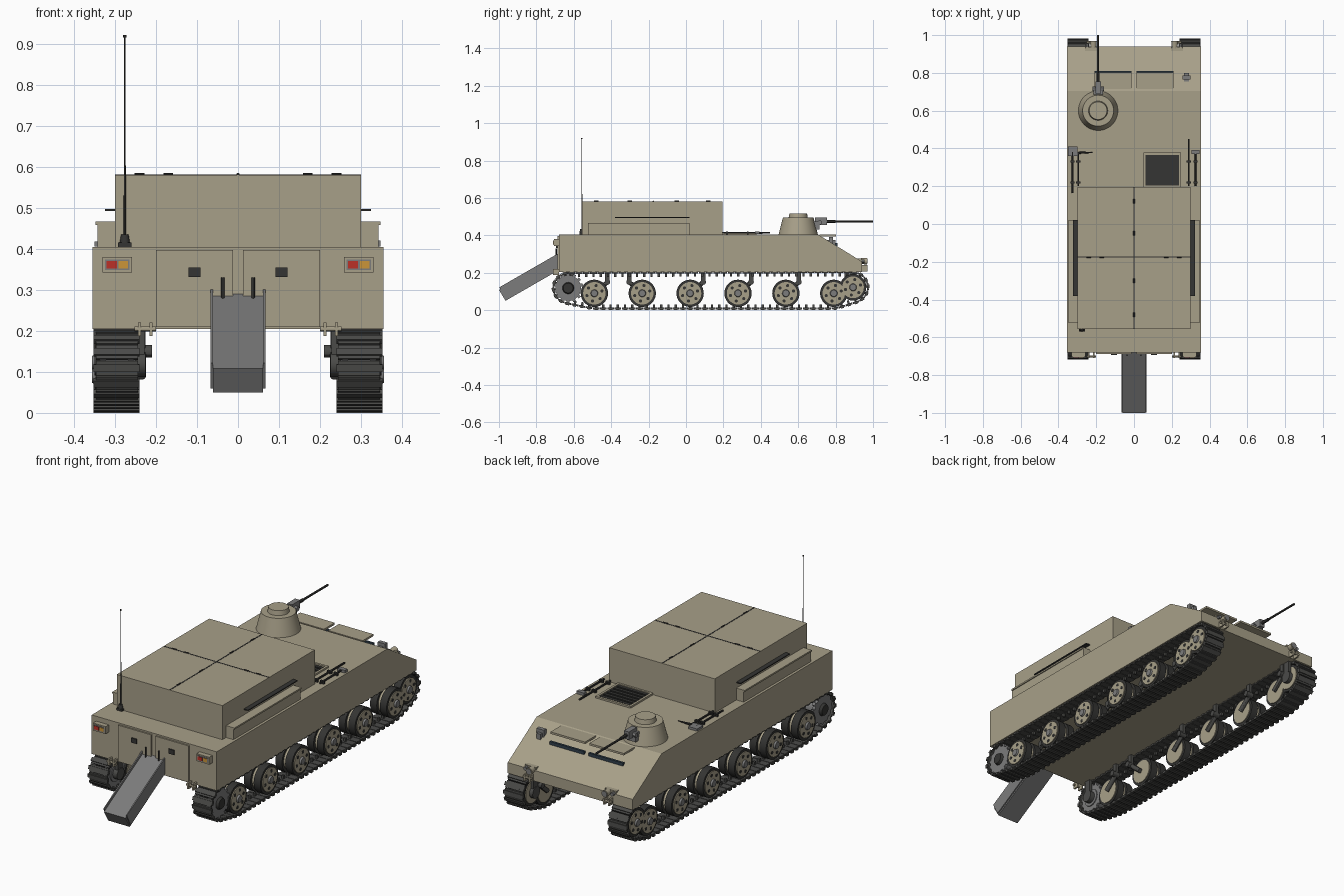
import bpy, bmesh, math
from mathutils import Vector, Matrix

if "Cube" in bpy.data.objects:
    bpy.data.objects.remove(bpy.data.objects["Cube"])


def mat(name, r, g, b):
    m = bpy.data.materials.new(name)
    m.diffuse_color = (r, g, b, 1)
    m.use_nodes = True
    m.node_tree.nodes["Principled BSDF"].inputs["Base Color"].default_value = m.diffuse_color
    return m


TAN = mat("tan_paint", 0.39, 0.35, 0.25)
DARK = mat("dark_rubber", 0.035, 0.035, 0.033)
TRACK = mat("track_steel", 0.07, 0.07, 0.066)
STEEL = mat("steel", 0.2, 0.2, 0.2)
RED = mat("red_lens", 0.5, 0.03, 0.02)
AMBER = mat("amber_lens", 0.6, 0.3, 0.04)
GLASS = mat("dark_glass", 0.03, 0.05, 0.07)


class Part:
    """Collects primitives in world coordinates and turns them into one object."""
    def __init__(self):
        self.bm = bmesh.new()

    def box(self, lo, hi, frame=None):
        lo, hi = Vector(lo), Vector(hi)
        m = Matrix.Translation((lo + hi) / 2) @ Matrix.Diagonal((*(hi - lo), 1))
        bmesh.ops.create_cube(self.bm, size=1, matrix=(frame or Matrix()) @ m)
        return self

    def rod(self, a, b, r, r2=None, seg=12):
        a, b = Vector(a), Vector(b)
        q = (b - a).to_track_quat('Z', 'Y').to_matrix().to_4x4()
        bmesh.ops.create_cone(self.bm, cap_ends=True, segments=seg, radius1=r,
                              radius2=r if r2 is None else r2, depth=(b - a).length,
                              matrix=Matrix.Translation((a + b) / 2) @ q)
        return self

    def prism(self, yz, x0, x1):
        f = self.bm.faces.new([self.bm.verts.new((x0, y, z)) for y, z in yz])
        g = bmesh.ops.extrude_face_region(self.bm, geom=[f])['geom']
        bmesh.ops.translate(self.bm, vec=(x1 - x0, 0, 0),
                            verts=[v for v in g if isinstance(v, bmesh.types.BMVert)])
        return self

    def done(self, name, material, mirror=False):
        bmesh.ops.recalc_face_normals(self.bm, faces=self.bm.faces)
        me = bpy.data.meshes.new(name)
        self.bm.to_mesh(me)
        self.bm.free()
        me.materials.append(material)
        o = bpy.data.objects.new(name, me)
        bpy.context.collection.objects.link(o)
        if mirror:
            o.modifiers.new("mirror", 'MIRROR')
        return o


# hull with sloped nose, and raised rear compartment
Part().prism([(-0.68, 0.205), (-0.68, 0.405), (0.705, 0.405), (0.94, 0.26), (0.94, 0.205)],
             -0.355, 0.355).done("hull", TAN)
Part().box((-0.3, -0.555, 0.4), (0.3, 0.195, 0.58)).done("compartment", TAN)
p = Part().box((-0.003, -0.555, 0.579), (0.003, 0.195, 0.581))
p.box((-0.3, -0.178, 0.579), (0.3, -0.172, 0.581))
for x in (-0.24, -0.17, 0.17, 0.24):
    p.rod((x - 0.012, -0.175, 0.581), (x + 0.012, -0.175, 0.581), 0.004, seg=8)
for y in (-0.48, -0.3, -0.05, 0.12):
    p.rod((0, y - 0.012, 0.581), (0, y + 0.012, 0.581), 0.004, seg=8)
p.done("roof_hatch_seams", DARK)

# side lockers and rails
Part().box((0.3, -0.525, 0.405), (0.342, 0.02, 0.462)).box((0.3, -0.525, 0.458), (0.347, 0.02, 0.466)) \
    .done("side_locker", TAN, True)
Part().box((0.3, -0.38, 0.492), (0.324, 0.02, 0.497)).done("side_rail", DARK, True)

# turret, cap and machine gun
TX, TY = -0.19, 0.6
Part().rod((TX, TY, 0.4), (TX, TY, 0.494), 0.106, 0.082, 48).done("turret", TAN)
Part().rod((TX, TY, 0.49), (TX, TY, 0.517), 0.052, 0.047, 40).done("turret_cap", TAN)
g = Part().box((TX - 0.025, 0.685, 0.43), (TX + 0.025, 0.715, 0.475))
g.box((TX - 0.014, 0.69, 0.455), (TX + 0.014, 0.755, 0.495))
g.rod((TX - 0.03, 0.715, 0.468), (TX + 0.03, 0.715, 0.468), 0.012)
g.done("gun_mount", STEEL)
Part().rod((TX, 0.74, 0.475), (TX, 1.0, 0.475), 0.0055).rod((TX, 0.74, 0.475), (TX, 0.8, 0.475), 0.008) \
    .done("gun_barrel", DARK)

# driver hatches over the nose slope, vision slots, periscope
for s in (-1, 1):
    a, b = sorted((s * 0.012, s * 0.208))
    Part().box((a, 0.715, 0.394), (b, 0.802, 0.404)).done("driver_hatch", TAN)
    Part().box((a, 0.798, 0.342), (b, 0.81, 0.358)).done("vision_slot", GLASS)
Part().box((0.258, 0.765, 0.35), (0.3, 0.785, 0.392)).box((0.266, 0.755, 0.34), (0.29, 0.8, 0.375)) \
    .done("periscope", STEEL)

# engine grille
p = Part()
for lo, hi in (((0.05, 0.195), (0.062, 0.378)), ((0.238, 0.195), (0.25, 0.378)),
               ((0.05, 0.366), (0.25, 0.378)), ((0.05, 0.195), (0.25, 0.205))):
    p.box((*lo, 0.4), (*hi, 0.414))
p.done("grille_frame", TAN)
p = Part().box((0.062, 0.205, 0.4), (0.238, 0.366, 0.4065))
for i in range(6):
    p.box((0.062, 0.208 + i * 0.027, 0.406), (0.238, 0.224 + i * 0.027, 0.411))
p.done("grille_slats", DARK)

# tools strapped on deck
p = Part()
for x, y0, y1 in ((-0.325, 0.165, 0.38), (-0.295, 0.2, 0.38), (0.29, 0.2, 0.45), (0.326, 0.2, 0.38)):
    p.rod((x, y0, 0.414), (x, y1, 0.414), 0.005, seg=8)
    for y in (0.22, 0.33):
        p.box((x - 0.011, y - 0.005, 0.4), (x + 0.011, y + 0.005, 0.42))
p.rod((-0.295, 0.378, 0.414), (-0.22, 0.378, 0.414), 0.007, 0.002, 8)
p.done("deck_tool_handles", DARK)
Part().box((-0.35, 0.36, 0.406), (-0.3, 0.41, 0.418)).box((0.305, 0.37, 0.406), (0.348, 0.392, 0.42)) \
    .done("deck_tool_heads", STEEL)

# antenna
Part().box((-0.292, -0.57, 0.405), (-0.26, -0.545, 0.415)).rod((-0.276, -0.557, 0.412), (-0.276, -0.557, 0.435), 0.013, 0.009) \
    .rod((-0.276, -0.557, 0.43), (-0.276, -0.557, 0.92), 0.0028, 0.0015, 8) \
    .rod((-0.276, -0.557, 0.915), (-0.276, -0.557, 0.921), 0.004).done("antenna", DARK)

# rear doors, vents and handles
Part().box((0.012, -0.688, 0.21), (0.2, -0.675, 0.397)).done("rear_door", TAN, True)
Part().box((0.091, -0.694, 0.331), (0.121, -0.685, 0.355)).rod((0.037, -0.695, 0.278), (0.037, -0.695, 0.33), 0.004) \
    .done("door_vent_and_handle", DARK, True)

# tail lights
Part().box((0.258, -0.705, 0.342), (0.33, -0.675, 0.38)).done("tail_light_housing", TAN, True)
Part().box((0.264, -0.7075, 0.348), (0.324, -0.704, 0.374)).done("tail_light_recess", STEEL, True)
for s in (-1, 1):
    for x0, x1, m in ((0.268, 0.291, AMBER), (0.295, 0.32, RED)):
        x0, x1 = (x0, x1) if s < 0 else (0.588 - x1, 0.588 - x0)
        a, b = sorted((s * x0, s * x1))
        Part().box((a, -0.71, 0.352), (b, -0.706, 0.37)).done("tail_lens", m)

# loading chute
Part().prism([(-0.68, 0.29), (-1.0, 0.108), (-0.965, 0.05), (-0.68, 0.214)], -0.061, 0.061).done("chute", STEEL)
Part().prism([(-0.68, 0.305), (-0.998, 0.122), (-0.965, 0.06), (-0.68, 0.224)], 0.061, 0.067) \
    .done("chute_side", STEEL, True)

# tow shackles at both ends, headlights on the nose
p = Part()
for y, s in ((-0.68, -1), (0.94, 1)):
    z = 0.205 if s < 0 else 0.225
    for x in (0.212, 0.24):
        a, b = sorted((y, y + s * 0.03))
        p.box((x - 0.004, a, z - 0.018), (x + 0.004, b, z + 0.015))
    p.rod((0.2, y + s * 0.022, z), (0.252, y + s * 0.022, z), 0.006)
p.done("tow_shackle", TAN, True)
Part().rod((0.215, 0.93, 0.262), (0.215, 0.968, 0.262), 0.015, 0.018, 20).box((0.195, 0.91, 0.25), (0.26, 0.937, 0.275)) \
    .done("headlight", TAN, True)
Part().rod((0.215, 0.967, 0.262), (0.215, 0.97, 0.262), 0.014, seg=20).rod((0.247, 0.935, 0.262), (0.247, 0.955, 0.262), 0.009) \
    .done("headlight_lens", STEEL, True)

# road wheels: paired tyres, tan discs, holes and hubs
WHEELS = [-0.49 + 0.256 * i for i in range(6)]
SPROCKET, IDLER, WZ = (-0.63, 0.118), (0.893, 0.122), 0.09
tyre, disc, hole, hub, arm = Part(), Part(), Part(), Part(), Part()
for y, z, r in [(y, WZ, 0.073) for y in WHEELS] + [(*IDLER, 0.071)]:
    for x0, x1 in ((0.248, 0.286), (0.304, 0.342)):
        tyre.rod((x0, y, z), (x1, y, z), r, seg=36)
    disc.rod((0.244, y, z), (0.347, y, z), r - 0.013, seg=36)
    for k in range(6):
        a = math.tau * k / 6 + 0.3
        c = (y + 0.042 * math.cos(a), z + 0.042 * math.sin(a))
        hole.rod((0.33, *c), (0.3485, *c), 0.0085)
    hub.rod((0.34, y, z), (0.356, y, z), 0.022, 0.017, 20)
for i, y in enumerate(WHEELS):
    s = -1 if i == 1 else 1
    arm.rod((0.236, y, WZ), (0.236, y + s * 0.07, 0.15), 0.012)
    arm.rod((0.21, y + s * 0.07, 0.15), (0.25, y + s * 0.07, 0.15), 0.015)
    arm.box((0.226, y + s * 0.07 - 0.012, 0.15), (0.242, y + s * 0.07 + 0.012, 0.207))
for c in (SPROCKET, IDLER):
    arm.rod((0.225, *c), (0.25, *c), 0.03, seg=20).box((0.228, c[0] - 0.018, c[1]), (0.244, c[0] + 0.018, 0.207))
tyre.done("wheel_tyres", DARK, True)
disc.done("wheel_discs", TAN, True)
hole.done("wheel_holes", DARK, True)
hub.done("wheel_hubs", STEEL, True)
arm.done("suspension_arms", TRACK, True)

# drive sprocket with teeth
p = Part()
for x0, x1 in ((0.255, 0.268), (0.322, 0.337)):
    p.rod((x0, *SPROCKET), (x1, *SPROCKET), 0.069, seg=36)
    for k in range(14):
        f = Matrix.Translation((0, *SPROCKET)) @ Matrix.Rotation(math.tau * k / 14, 4, 'X')
        p.box((x0, -0.008, 0.06), (x1, 0.008, 0.08), f)
p.rod((0.25, *SPROCKET), (0.335, *SPROCKET), 0.045, seg=24)
p.done("drive_sprocket", STEEL, True)
Part().rod((0.335, *SPROCKET), (0.35, *SPROCKET), 0.032, 0.026, 24).done("sprocket_hub", DARK, True)

# track path: arcs round sprocket, end wheels and idler, joined by tangents
R = 0.081
lo_a = 270 - math.degrees(math.atan2(SPROCKET[1] - WZ, WHEELS[0] - SPROCKET[0]))
lo_b = 270 + math.degrees(math.atan2(IDLER[1] - WZ, IDLER[0] - WHEELS[-1]))
path = []
for c, a0, a1 in ((SPROCKET, 90, lo_a), ((WHEELS[0], WZ), lo_a, 270), ((WHEELS[-1], WZ), 270, lo_b), (IDLER, lo_b, 450)):
    for k in range(25):
        a = math.radians(a0 + (a1 - a0) * k / 24)
        path.append(Vector((0, c[0] + R * math.cos(a), c[1] + R * math.sin(a))))
segs = list(zip(path, path[1:] + path[:1]))
total, N = sum((b - a).length for a, b in segs), 92


def at(d):
    d %= total
    for a, b in segs:
        n = (b - a).length
        if d <= n and n > 0:
            return a.lerp(b, d / n)
        d -= n
    return path[0]


# track links: pad, grouser and guide horn
p, step = Part(), total / N
for i in range(N):
    a, b = at(i * step), at((i + 1) * step)
    t = (b - a).normalized()
    f = Matrix.Translation((a + b) / 2) @ Matrix.Rotation(math.atan2(t.z, t.y), 4, 'X')
    p.box((0.244, -step * 0.46, -0.005), (0.346, step * 0.46, 0.005), f)
    p.box((0.24, -0.009, -0.0095), (0.352, 0.009, 0.004), f)
    p.box((0.289, -0.006, 0), (0.301, 0.006, 0.022), f)
p.done("track_links", TRACK, True)

bpy.ops.object.select_all(action='SELECT')
bpy.context.view_layer.objects.active = bpy.data.objects["hull"]
bpy.ops.object.shade_smooth_by_angle(angle=math.radians(30))
